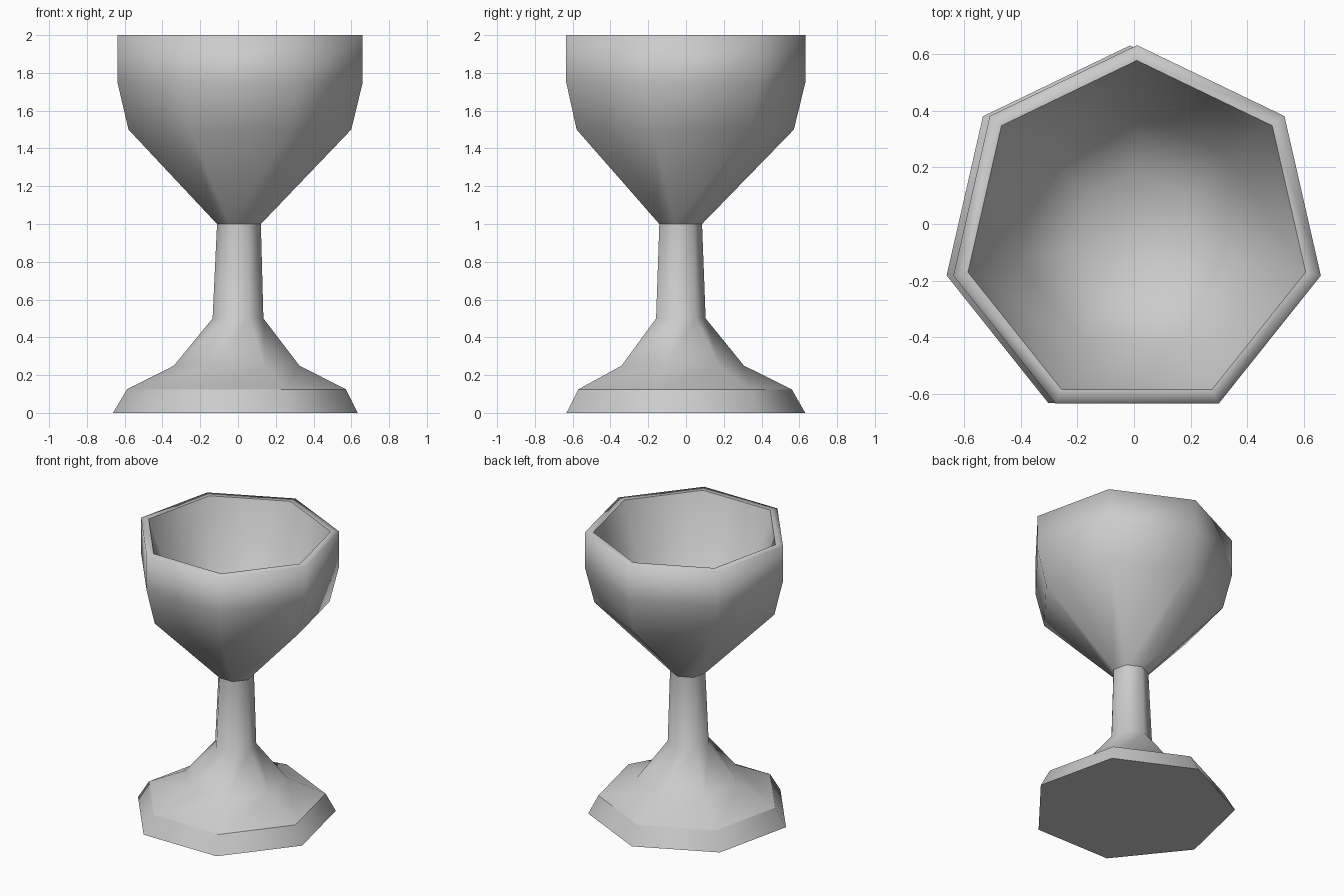
import bpy, bmesh
from math import cos, sin, pi

if "Cube" in bpy.data.objects:
    bpy.data.objects.remove(bpy.data.objects["Cube"])

SIDES = 7
CY = -0.034


def loft(name, rings, cap_start=False, cap_end=False):
    """Stack heptagon rings (radius, z, centre x, sharp) into one smooth shell."""
    bm = bmesh.new()
    loops = []
    for r, z, cx, sharp in rings:
        loops.append([bm.verts.new((cx + r * cos(pi / 2 + 2 * pi * i / SIDES),
                                    CY + r * sin(pi / 2 + 2 * pi * i / SIDES), z))
                      for i in range(SIDES)])
    for a, b in zip(loops, loops[1:]):
        for i in range(SIDES):
            j = (i + 1) % SIDES
            bm.faces.new((a[i], a[j], b[j], b[i]))
    if cap_start:
        bm.faces.new(loops[0][::-1])
    if cap_end:
        bm.faces.new(loops[-1])
    for f in bm.faces:
        f.smooth = True
    # crease only the chosen rings
    for ring, loop in zip(rings, loops):
        if ring[3]:
            for i in range(SIDES):
                e = bm.edges.get((loop[i], loop[(i + 1) % SIDES]))
                if e:
                    e.smooth = False
    mesh = bpy.data.meshes.new(name)
    bm.to_mesh(mesh)
    bm.free()
    obj = bpy.data.objects.new(name, mesh)
    bpy.context.collection.objects.link(obj)
    return obj


# foot flaring down from the stem
loft("foot_and_stem", [
    (0.665, 0.0, -0.014, True),
    (0.594, 0.125, -0.008, True),
    (0.341, 0.25, -0.007, False),
    (0.138, 0.5, 0.0, False),
    (0.119, 1.0, 0.005, True),
], cap_start=True)

# bowl: outer wall rolling smoothly onto the lip, then a tapering rounded hollow
loft("bowl", [
    (0.119, 1.0, 0.005, True),
    (0.605, 1.5, 0.01, False),
    (0.666, 1.75, 0.011, False),
    (0.666, 2.0, 0.011, False),
    (0.612, 2.0, 0.01, True),
    (0.430, 1.5, 0.01, False),
    (0.220, 1.33, 0.01, False),
], cap_end=True)
